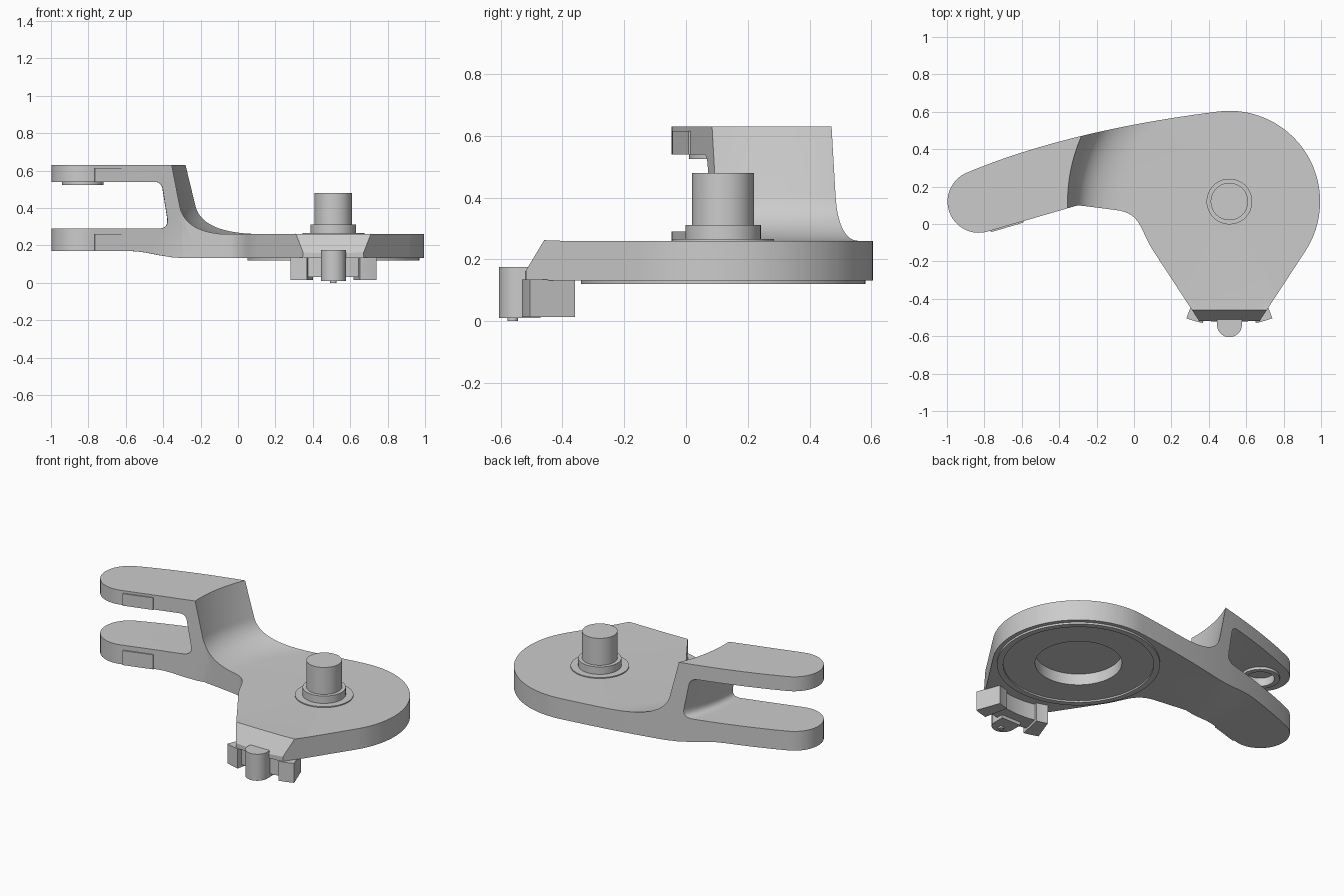
import bpy, bmesh
from math import sin, cos, pi, radians
from mathutils import Vector

if "Cube" in bpy.data.objects:
    bpy.data.objects.remove(bpy.data.objects["Cube"])

HUB = (0.51, 0.12)    # axis the whole arm is turned around
TIP = (-0.83, 0.12)   # centre of the rounded fork end


def finish(name, bm):
    bmesh.ops.recalc_face_normals(bm, faces=bm.faces)
    me = bpy.data.meshes.new(name)
    bm.to_mesh(me)
    bm.free()
    ob = bpy.data.objects.new(name, me)
    bpy.context.collection.objects.link(ob)
    return ob


def prism(name, pts, z0, z1, cut=None):
    bm = bmesh.new()
    face = bm.faces.new([bm.verts.new((x, y, z0)) for x, y in pts])
    ext = bmesh.ops.extrude_face_region(bm, geom=[face])["geom"]
    bmesh.ops.translate(bm, vec=(0, 0, z1 - z0),
                        verts=[v for v in ext if isinstance(v, bmesh.types.BMVert)])
    if cut:
        geom = bm.verts[:] + bm.edges[:] + bm.faces[:]
        r = bmesh.ops.bisect_plane(bm, geom=geom, plane_co=cut[0], plane_no=cut[1], clear_outer=True)
        bmesh.ops.holes_fill(bm, edges=[e for e in bm.edges if e.is_boundary])
    return finish(name, bm)


def lathe(name, profile, centre, steps=128):
    # closed (r, z) profile spun around a vertical axis
    bm = bmesh.new()
    vs = [bm.verts.new((r, 0, z)) for r, z in profile]
    loop = vs + ([vs[0]] if profile[0][0] > 0 else [])
    es = [bm.edges.new(p) for p in zip(loop, loop[1:])]
    bmesh.ops.spin(bm, geom=vs + es, cent=(0, 0, 0), axis=(0, 0, 1), angle=2 * pi, steps=steps)
    bmesh.ops.remove_doubles(bm, verts=bm.verts, dist=1e-4)
    bmesh.ops.translate(bm, verts=bm.verts, vec=(*centre, 0))
    return finish(name, bm)


def arc(c, r, a0, a1, n):
    return [(c[0] + r * cos(radians(a0 + (a1 - a0) * i / n)),
             c[1] + r * sin(radians(a0 + (a1 - a0) * i / n))) for i in range(n + 1)]


def bezier(a, b, c, d, n=14):
    a, b, c, d = map(Vector, (a, b, c, d))
    return [tuple(a * (1 - t) ** 3 + 3 * b * t * (1 - t) ** 2 + 3 * c * t * t * (1 - t) + d * t ** 3)
            for t in (i / n for i in range(n + 1))]


def boolean(ob, other, op):
    m = ob.modifiers.new("bool", 'BOOLEAN')
    m.object, m.operation, m.solver = other, op, 'EXACT'
    bpy.context.view_layer.objects.active = ob
    bpy.ops.object.modifier_apply(modifier=m.name)
    bpy.data.objects.remove(other)


# plan outline: hub arc, front neck, concave inner corner, fork tip, long back edge
outline = arc(HUB, 0.485, 97, -32.7, 44)
outline += [(0.672, -0.518), (0.51, -0.523), (0.348, -0.518)]
outline += bezier((0.102, -0.142), (0.03, -0.03), (0.04, 0.06), (-0.1, 0.075))
outline += [(-0.2, 0.088), (-0.30, 0.10)]
outline += arc(TIP, 0.167, -74, -247, 28)
p0, c, p1 = (-0.895, 0.274), Vector((-0.356, 0.50)), outline[0]
outline += bezier(p0, Vector(p0).lerp(c, 2 / 3), Vector(p1).lerp(c, 2 / 3), p1, 24)[1:-1]
plan = prism("plan_cutter", outline, 0.05, 0.72,
             cut=((0.5, -0.46, 0.26), Vector((0, -1, 0.6)).normalized()))

# radial section: recessed underside, stepped-down fork, slot, curved riser, flat deck
section = [(0, 0.20), (0.245, 0.20), (0.245, 0.13), (0.425, 0.13), (0.425, 0.12), (0.46, 0.12),
           (0.46, 0.132), (0.80, 0.132), (0.86, 0.136), (0.93, 0.147), (1.0, 0.161), (1.05, 0.168),
           (1.10, 0.17), (1.9, 0.17), (1.9, 0.29)]
section += bezier((0.945, 0.29), (0.905, 0.29), (0.883, 0.30), (0.889, 0.345), 7)
section += bezier((0.912, 0.49), (0.916, 0.525), (0.93, 0.54), (0.96, 0.54), 7)
section += [(1.9, 0.54), (1.9, 0.63), (0.865, 0.63)]
section += bezier((0.822, 0.41), (0.805, 0.32), (0.72, 0.262), (0.57, 0.26), 14)
section += [(0, 0.26)]
body = lathe("forked_arm", section, HUB, 160)
boolean(body, plan, 'INTERSECT')
boolean(body, lathe("bore_cutter", [(0, 0.5), (0.08, 0.5), (0.08, 0.575), (0, 0.575)], TIP, 64),
        'DIFFERENCE')

# bearing ring under the upper fork
lathe("fork_boss", [(0.08, 0.524), (0.11, 0.524), (0.11, 0.542), (0.08, 0.542)], TIP, 64)

# stepped pivot on the deck
lathe("pivot_shaft", [(0, 0.25), (0.165, 0.25), (0.165, 0.266), (0.122, 0.266), (0.122, 0.312),
                      (0.10, 0.312), (0.10, 0.48), (0, 0.48)], HUB, 64)

# thin plates on the front edge of both fork prongs
for label, z0, z1 in (("upper", 0.54, 0.615), ("lower", 0.17, 0.26)):
    prism(label + "_fork_plate", [(-0.765, -0.044), (-0.59, 0.008), (-0.595, 0.03), (-0.77, -0.02)], z0, z1)


# clip under the neck: sector blocks around the hub
def sector(name, a0, a1, r0, r1, z0, z1):
    prism(name, arc(HUB, r1, a0, a1, 8) + arc(HUB, r0, a1, a0, 8), z0, z1)


sector("left_clip_block", -110.2, -102.3, 0.51, 0.665, 0.014, 0.135)
sector("right_clip_block", -77.7, -69.8, 0.51, 0.665, 0.014, 0.135)
sector("clip_bridge", -102.5, -77.5, 0.53, 0.635, 0.03, 0.135)

# rounded front stop with its small pin
prism("front_stop", [(0.577, -0.47)] + arc((0.51, -0.538), 0.067, 0, -180, 24) + [(0.443, -0.47)],
      0.01, 0.175)
prism("stop_pin", arc((0.51, -0.56), 0.017, 0, 345, 23), 0, 0.02)

for ob in bpy.data.objects:
    ob.select_set(True)
    bpy.context.view_layer.objects.active = ob
bpy.ops.object.shade_smooth_by_angle(angle=radians(28))
